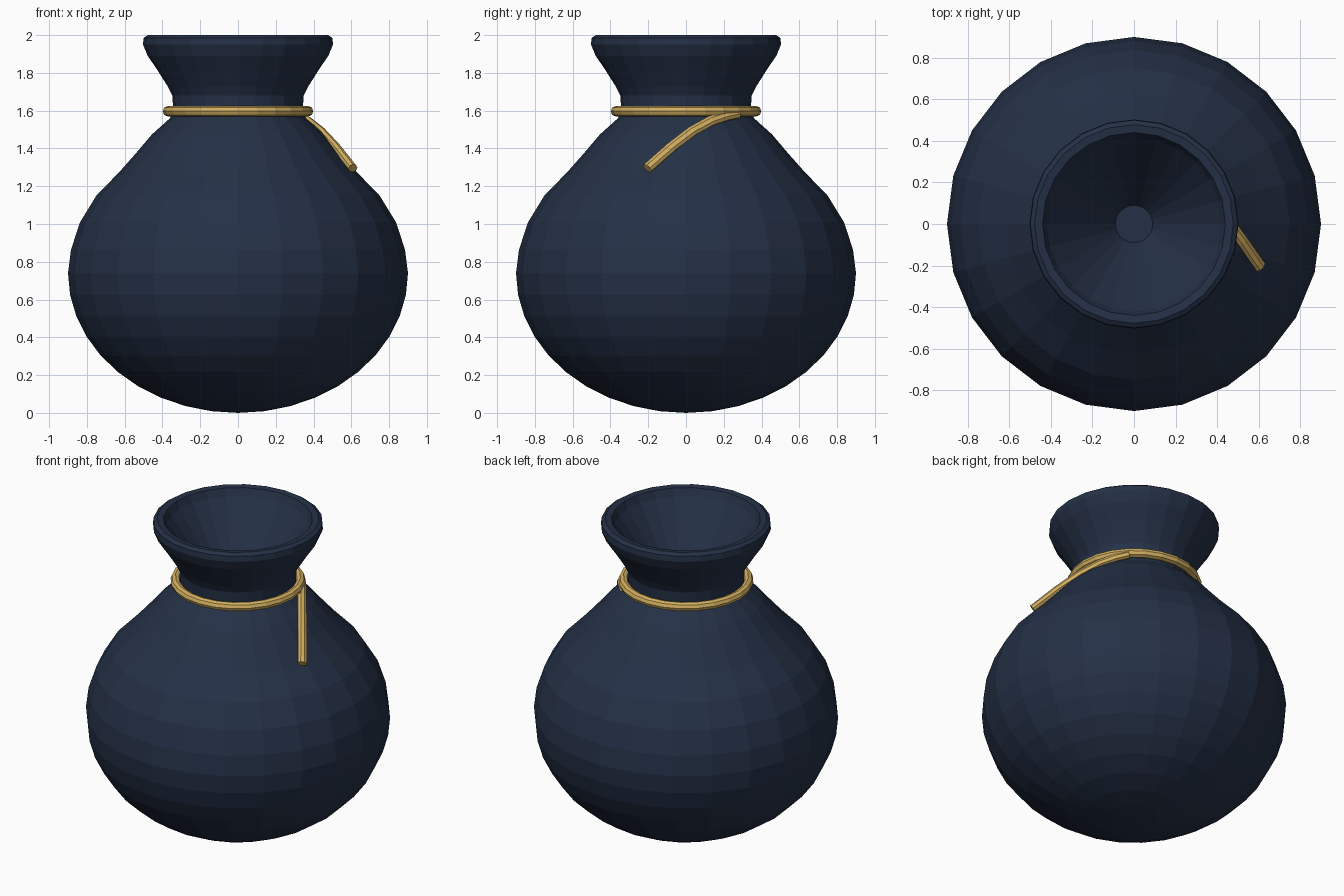
import bpy, bmesh, math
from mathutils import Vector

if "Cube" in bpy.data.objects:
    bpy.data.objects.remove(bpy.data.objects["Cube"])

SIDES = 24


def material(name, rgb):
    m = bpy.data.materials.new(name)
    m.diffuse_color = (*rgb, 1)
    m.use_nodes = True
    m.node_tree.nodes["Principled BSDF"].inputs["Base Color"].default_value = m.diffuse_color
    return m


navy = material("navy_cloth", (0.018, 0.03, 0.062))
gold = material("gold_cord", (0.65, 0.43, 0.12))


def make_object(name, bm, mat):
    bmesh.ops.recalc_face_normals(bm, faces=bm.faces)
    mesh = bpy.data.meshes.new(name)
    bm.to_mesh(mesh)
    bm.free()
    mesh.materials.append(mat)
    ob = bpy.data.objects.new(name, mesh)
    bpy.context.collection.objects.link(ob)
    return ob


def lathe(name, profile, mat, closed=False):
    """Revolve (radius, z) points about the z axis."""
    bm = bmesh.new()
    pts = [bm.verts.new((r, 0, z)) for r, z in profile]
    edges = [bm.edges.new(p) for p in zip(pts, pts[1:])]
    if closed:
        edges.append(bm.edges.new((pts[-1], pts[0])))
    bmesh.ops.spin(bm, geom=pts + edges, axis=(0, 0, 1), cent=(0, 0, 0),
                   steps=SIDES, angle=math.tau)
    bmesh.ops.remove_doubles(bm, verts=bm.verts, dist=0.0005)
    return make_object(name, bm, mat)


# Pouch: rounded belly, shoulder, flared neck, lip and inner funnel
belly = [(0.9 * math.sin(a), 0.74 - 0.74 * math.cos(a))
         for a in (math.radians(9 * i) for i in range(11))]
upper = [(0.884, 0.865), (0.836, 1.01), (0.75, 1.15), (0.624, 1.28),
         (0.54, 1.375), (0.455, 1.475), (0.36, 1.56), (0.343, 1.61),
         (0.348, 1.68), (0.37, 1.725), (0.43, 1.82), (0.478, 1.89),
         (0.503, 1.95), (0.5, 1.985), (0.478, 2.0), (0.44, 1.995),
         (0.42, 1.95), (0.09, 1.5), (0, 1.5)]
lathe("pouch", belly + upper, navy)

# Cord tied around the neck
ring = [(0.37 + 0.029 * math.cos(i * math.tau / 8),
         1.597 + 0.028 * math.sin(i * math.tau / 8)) for i in range(8)]
lathe("neck_cord", ring, gold, closed=True)

# Loose cord end lying on the shoulder
path = [Vector(p) for p in ((0.26, 0.27, 1.585), (0.31, 0.21, 1.572),
                            (0.37, 0.13, 1.545), (0.44, 0.03, 1.49),
                            (0.52, -0.08, 1.405), (0.608, -0.205, 1.295))]
bm = bmesh.new()
rings = []
for i, p in enumerate(path):
    t = (path[min(i + 1, len(path) - 1)] - path[max(i - 1, 0)]).normalized()
    out = Vector((p.x, p.y, 0.45))
    out = (out - t * out.dot(t)).normalized()
    side = t.cross(out)
    rings.append([bm.verts.new(p + 0.024 * math.cos(a) * out + 0.031 * math.sin(a) * side)
                  for a in (k * math.tau / 8 for k in range(8))])
for a, b in zip(rings, rings[1:]):
    for k in range(8):
        j = (k + 1) % 8
        bm.faces.new((a[k], a[j], b[j], b[k]))
bm.faces.new(rings[0])
bm.faces.new(rings[-1])
make_object("cord_end", bm, gold)
